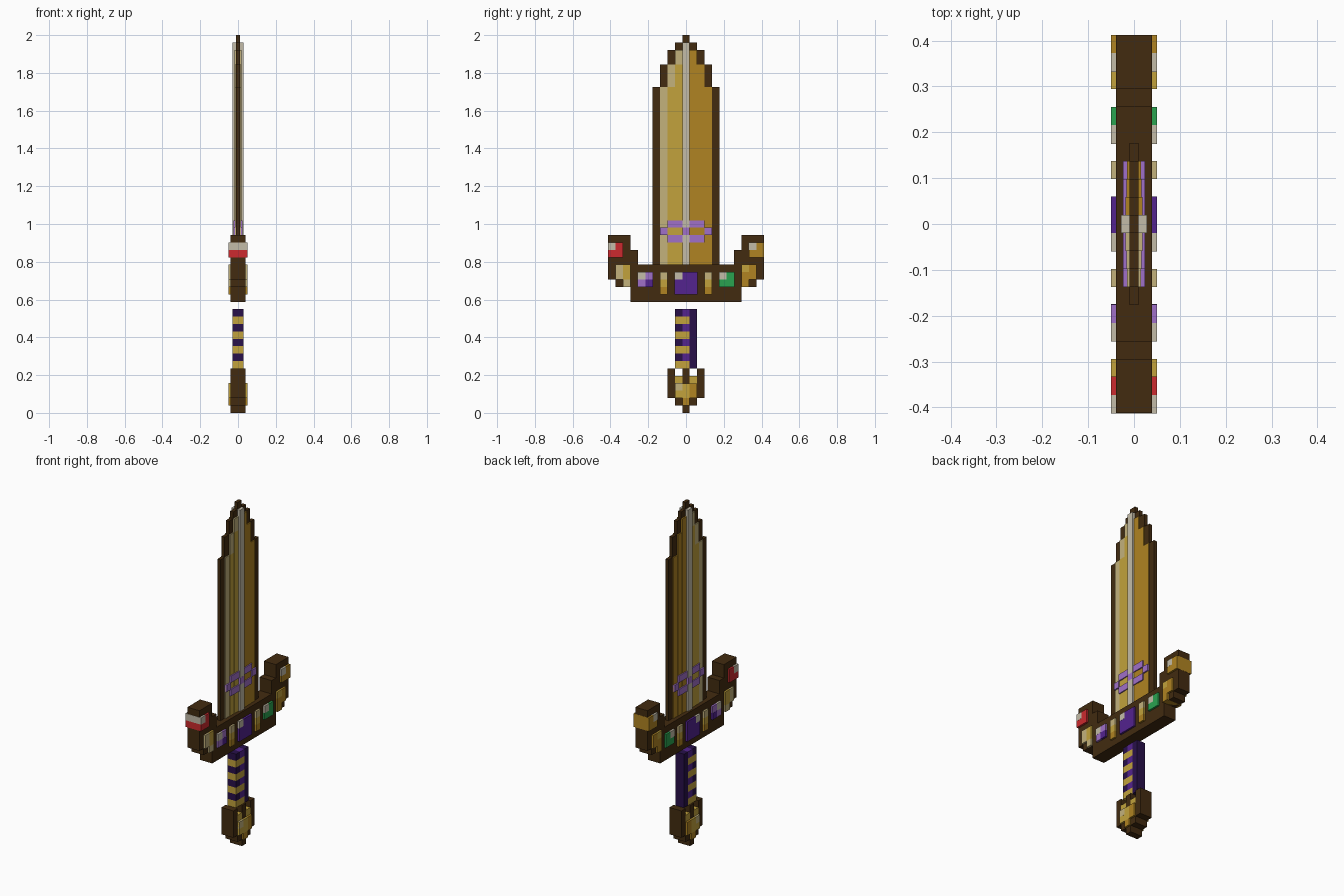
import bpy, bmesh

if "Cube" in bpy.data.objects:
    bpy.data.objects.remove(bpy.data.objects["Cube"])

U = 2 / 51          # one block of the pixel grid

def srgb(h):
    c = [int(h[i:i + 2], 16) / 255 for i in (0, 2, 4)]
    return [v / 12.92 if v < 0.04045 else ((v + 0.055) / 1.055) ** 2.4 for v in c] + [1]

MATS = {}
for name, h in dict(dark_brown="422B10", tan="C3B27C", light_gold="C2A23C", gold="B08422",
                    pale_grey="C4BCA8", red="CC2A2E", green="2AA350", purple="53238F",
                    dark_purple="28104A", lavender="A070C8").items():
    m = bpy.data.materials.new(name)
    m.diffuse_color = srgb(h)
    m.use_nodes = True
    m.node_tree.nodes["Principled BSDF"].inputs["Base Color"].default_value = m.diffuse_color
    MATS[name] = m

def part(name, boxes):
    """Joins boxes (y0, y1, z0, z1, half depth, colour); y and z are in blocks."""
    me = bpy.data.meshes.new(name)
    ob = bpy.data.objects.new(name, me)
    bpy.context.collection.objects.link(ob)
    bm = bmesh.new()
    used = []
    for y0, y1, z0, z1, d, col in boxes:
        if col not in used:
            used.append(col)
            me.materials.append(MATS[col])
        r = bmesh.ops.create_cube(bm, size=1)
        for v in r["verts"]:
            v.co.x *= 2 * d
            v.co.y = (y1 if v.co.y > 0 else y0) * U
            v.co.z = (z1 if v.co.z > 0 else z0) * U
        for f in {f for v in r["verts"] for f in v.link_faces}:
            f.material_index = used.index(col)
    bm.to_mesh(me)
    bm.free()

def column(c):
    return c - 0.5, c + 0.5

# Blade: thin dark rim with stepped point
TOPS = [51, 50, 49, 47, 44]
part("blade_rim", [(*column(c), 20, TOPS[abs(c)], 0.01, "dark_brown") for c in range(-4, 5)])

# Blade faces: raised columns, pale edge on one side
DEPTH = [0.028, 0.018, 0.0165, 0.015]
faces = []
for c in range(-3, 4):
    a = abs(c)
    top = TOPS[a + 1]
    low = 20
    if c < 0:
        low = 20 if a == 3 else TOPS[a + 2]
        if a < 3:
            faces.append((*column(c), 20, low, DEPTH[a], "light_gold"))
    col = "pale_grey" if c == 0 else "tan" if c < 0 else "gold"
    faces.append((*column(c), low, top, DEPTH[a], col))
part("blade_faces", faces)

# Lavender rune across the blade
rune = [(-0.5, 0.5, 24, 25, 0.0285, "lavender")]
for s in (-1, 1):
    rune.append((*sorted((2.5 * s, 3.5 * s)), 24, 25, 0.0235, "lavender"))
    for z in (23, 25):
        rune.append((*sorted((0.5 * s, 2.5 * s)), z, z + 1, 0.0235, "lavender"))
part("blade_rune", rune)

# Guard: bar with upturned ends
G = 0.039
guard = [(-7.5, 7.5, 15, 20, G, "dark_brown")]
for s in (-1, 1):
    for y0, y1, z0, z1 in ((7.5, 9.5, 17, 18), (7.5, 10.5, 18, 20),
                           (6.5, 10.5, 20, 22), (7.5, 10.5, 22, 24)):
        guard.append((*sorted((y0 * s, y1 * s)), z0, z1, G, "dark_brown"))
part("guard", guard)

# Gems: block through the guard with a pale upper corner
GD, E = 0.05, 0.02

def gem(name, y, z, n, col, extra=()):
    part(name, [(y - E, y + n + E, z, z + n, GD, col),
                (y - 2 * E, y + 1, z + n - 1, z + n + E, GD + 0.0006, "pale_grey"), *extra])

gem("red_gem", -10.5, 21, 2, "red")
gem("gold_gem", 8.5, 21, 2, "gold")
gem("lavender_gem", -6.5, 17, 2, "lavender",
    [(-5.5, -4.5 + 2 * E, 17 - E, 18, GD + 0.0006, "purple")])
gem("green_gem", 4.5, 17, 2, "green")
gem("purple_gem", -1.5, 16, 3, "purple")

# Gold inlays on the guard curves
part("left_inlay", [(-9.5, -8.5, 18, 20, GD, "tan"), (-8.5, -7.5, 18, 20, GD, "light_gold"),
                    (-8.5, -7.5, 17, 18, GD, "tan")])
part("right_inlay", [(8.5, 9.5, 18, 20, GD, "gold"), (7.5, 8.5, 17, 19, GD, "gold"),
                     (7.5, 8.5, 19, 20, GD, "light_gold")])

# Small gold bars beside the centre gem
for s, name in ((-1, "left_bar"), (1, "right_bar")):
    part(name, [(*column(3 * s), 16 + i, 17 + i, GD, col)
                for i, col in enumerate(("gold", "light_gold", "tan"))])

# Grip: purple columns with gold wrapping
grip = [(0.5, 1.5, 6, 14, 0.028, "dark_purple")]
for z in range(6, 14):
    wrap = z % 2 == 0
    grip.append((-1.5, -0.5, z, z + 1, 0.028, "light_gold" if wrap else "dark_purple"))
    grip.append((-0.5, 0.5, z, z + 1, 0.028, "light_gold" if wrap else "purple"))
part("grip", grip)

# Pommel: dark frame around a gold stone
frame = [(-0.5, 0.5, 4, 6, G, "dark_brown"), (-0.5, 0.5, 0, 1, G, "dark_brown")]
for s in (-1, 1):
    frame.append((*sorted((1.5 * s, 2.5 * s)), 2, 6, G, "dark_brown"))
    frame.append((*sorted((0.5 * s, 1.5 * s)), 1, 2, G, "dark_brown"))
part("pommel_frame", frame)
part("pommel_stone", [(-1.5, 0.5, 2, 4, GD, "light_gold"), (0.5, 1.5, 2, 4, GD, "gold"),
                      (-0.5, 0.5, 1, 2, GD, "gold"),
                      (-1.5, -0.5, 3, 4 + E, GD + 0.0006, "tan"),
                      (-1.5, -0.5, 4, 5, G, "light_gold"), (0.5, 1.5, 4, 5, G, "light_gold")])
